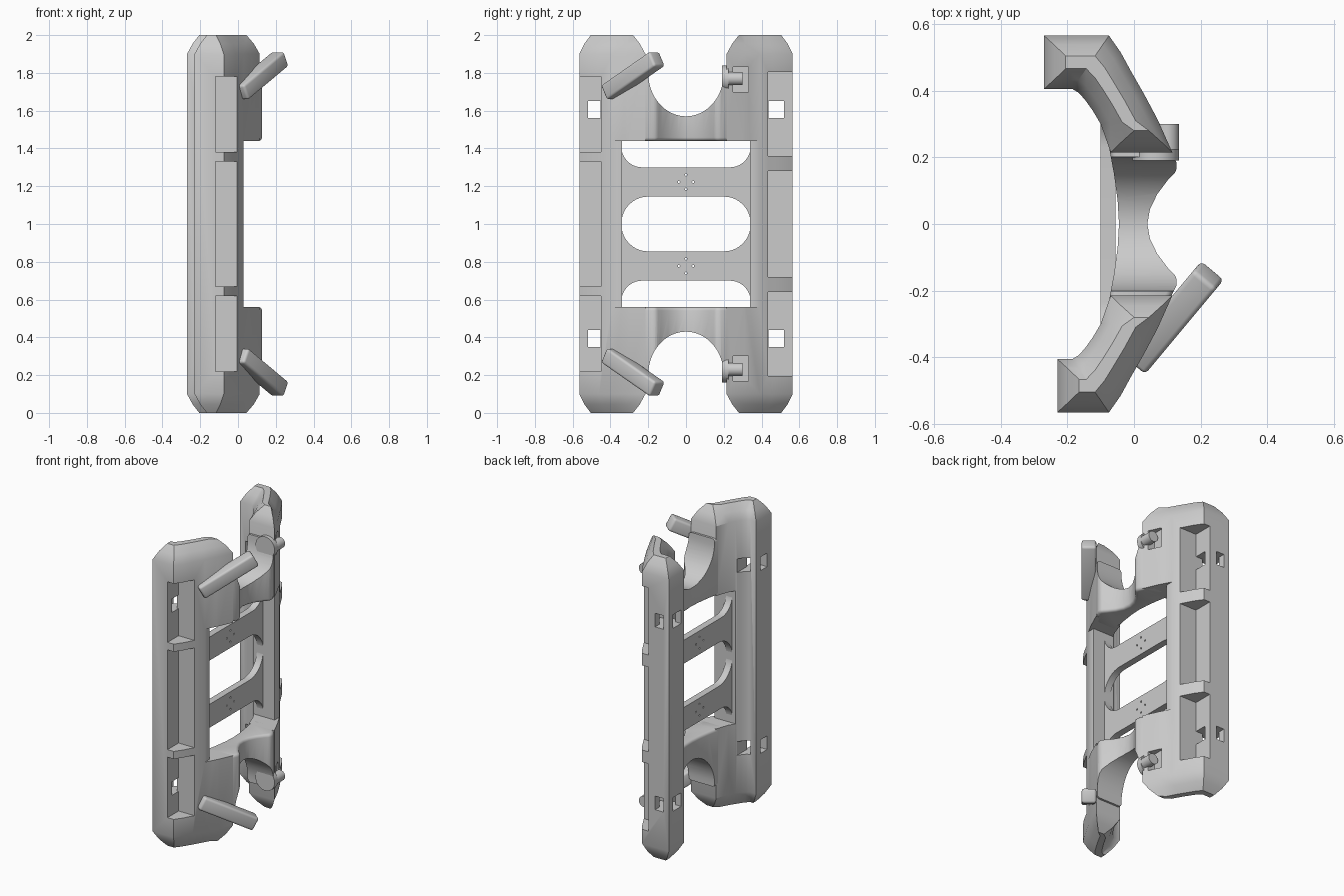
import bpy, bmesh, math
from mathutils import Vector, Matrix

old = bpy.data.objects.get("Cube")
if old:
    bpy.data.objects.remove(old, do_unlink=True)

grey = bpy.data.materials.new("plain_grey")
grey.use_nodes = True
grey.diffuse_color = (0.6, 0.6, 0.6, 1)
grey.node_tree.nodes["Principled BSDF"].inputs["Base Color"].default_value = (0.6, 0.6, 0.6, 1)


def finish(name, bm):
    bmesh.ops.recalc_face_normals(bm, faces=bm.faces[:])
    mesh = bpy.data.meshes.new(name)
    bm.to_mesh(mesh)
    bm.free()
    mesh.materials.append(grey)
    ob = bpy.data.objects.new(name, mesh)
    bpy.context.collection.objects.link(ob)
    return ob


def loft(name, rings):
    """Skin a stack of equal-length closed rings and cap both ends."""
    bm = bmesh.new()
    rows = [[bm.verts.new(p) for p in ring] for ring in rings]
    n = len(rows[0])
    for a, b in zip(rows, rows[1:]):
        for i in range(n):
            j = (i + 1) % n
            bm.faces.new((a[i], a[j], b[j], b[i]))
    bm.faces.new(rows[0])
    bm.faces.new(rows[-1])
    return finish(name, bm)


def prism(name, pts, axis, lo, hi):
    """Extrude a 2D outline along x (y,z points) or z (x,y points)."""
    return loft(name, [[(d, *p) if axis == "x" else (*p, d) for p in pts] for d in (lo, hi)])


def box(name, x, y, z):
    return prism(name, [(y[0], z[0]), (y[1], z[0]), (y[1], z[1]), (y[0], z[1])], "x", *x)


def rod(name, start, end, radius, sides=32):
    a, b = Vector(start), Vector(end)
    bm = bmesh.new()
    m = Matrix.Translation((a + b) / 2) @ (b - a).to_track_quat("Z", "Y").to_matrix().to_4x4()
    m = m @ Matrix.Rotation(math.pi / sides, 4, "Z")
    bmesh.ops.create_cone(bm, cap_ends=True, segments=sides, radius1=radius, radius2=radius,
                          depth=(b - a).length, matrix=m)
    return finish(name, bm)


def activate(ob):
    bpy.ops.object.select_all(action="DESELECT")
    ob.select_set(True)
    bpy.context.view_layer.objects.active = ob


def apply_all(ob):
    activate(ob)
    for mod in list(ob.modifiers):
        bpy.ops.object.modifier_apply(modifier=mod.name)


def cut(ob, cutters):
    for c in cutters:
        mod = ob.modifiers.new("cut", "BOOLEAN")
        mod.operation, mod.solver, mod.object = "DIFFERENCE", "EXACT", c
    apply_all(ob)
    for c in cutters:
        bpy.data.objects.remove(c, do_unlink=True)


def bevel(ob, width):
    mod = ob.modifiers.new("soften", "BEVEL")
    mod.width, mod.segments, mod.angle_limit = width, 3, math.radians(50)
    apply_all(ob)


def smooth(ob, angle=32):
    activate(ob)
    bpy.ops.object.shade_smooth_by_angle(angle=math.radians(angle))


def flip(lo, hi, end):
    """Height range at the top end (1) or its mirror at the bottom end (-1)."""
    return (lo, hi) if end > 0 else (2 - hi, 2 - lo)


def recess(end):
    return box("recess_cutter", (0.05, 0.3), (0.25, 0.33), flip(1.70, 1.83, end))


def leg_ring(rungs, side, z, squeeze, trim):
    """Outline through outer and inner points, narrowed and shortened for the end chamfers."""
    outer, inner = [], []
    last = len(rungs) - 1
    for i, (o, q) in enumerate(rungs):
        o, q = Vector(o), Vector(q)
        step = Vector((trim if i == 0 else 0, trim if i == last else 0))
        outer.append(o.lerp(q, squeeze) + step)
        inner.append(q.lerp(o, squeeze) + step)
    return [(p.x, p.y * side, z) for p in outer + inner[::-1]]


# Side legs: chamfered bars with corner pockets, ribs and square openings
for s, label, tip in ((1, "back", -0.27), (-1, "front", -0.23)):
    rungs = [((tip, .565), (tip, .405)), ((-.075, .565), (-.185, .405)),
             ((-.04, .515), (-.165, .393)), ((-.01, .46), (-.145, .37)),
             ((.03, .39), (-.125, .342)), ((.07, .315), (-.10, .30)),
             ((.115, .215), (-.07, .215))]
    levels = [(0, .38, .065), (.045, .17, .03), (.1, 0, 0)]
    levels += [(2 - z, f, d) for z, f, d in reversed(levels)]
    leg = loft(label + "_leg", [leg_ring(rungs, s, *lv) for lv in levels])

    def side_box(x, y, z):
        return box("leg_cutter", x, sorted((y[0] * s, y[1] * s)), z)

    wall = .435 if s > 0 else .45
    rib = (1.28, 1.36) if s > 0 else (1.33, 1.38)
    far = 1.805 if s > 0 else 1.78
    cutters = [side_box((-.5, .5), (.1, .34), (.56, 1.44)),
               side_box((.03, .5), (.3, .5), (.56, 1.44)),
               side_box((-.12, .3), (wall, .7), (2 - rib[0], rib[0]))]
    for end in (1, -1):
        hole_z = flip(1.56, 1.65, end)
        cutters += [side_box((-.12, .3), (wall, .7), flip(rib[1], far, end)),
                    side_box((-.4, -.1), (wall + .002, .52), hole_z),
                    side_box((tip + .04, tip + .1), (.3, .7 if s > 0 else .5), hole_z)]
        if s > 0:
            cutters.append(recess(end))
    cut(leg, cutters)
    smooth(leg)

# End saddles: curved bridges with a rounded notch
half = [(.07, .28), (.112, .215), (.127, .185), (.13, .16), (.10, .13), (.07, .09), (.048, .045)]
inner = [(-.049, .07), (-.06, .15), (-.073, .22), (-.085, .28)]
section = half + [(.04, 0)] + [(x, -y) for x, y in reversed(half)]
section += [(x, -y) for x, y in reversed(inner)] + [(-.045, 0)] + inner
for end, label in ((1, "upper"), (-1, "lower")):
    saddle = prism(label + "_saddle", section, "z", *flip(1.44, 1.82, end))
    bevel(saddle, .018)
    notch = [(.2 * math.cos(a), 1.8 - .23 * math.sin(a))
             for a in (math.pi * i / 32 for i in range(33))]
    notch += [(-.215, 2.2), (.215, 2.2)]
    notch = [(y, z if end > 0 else 2 - z) for y, z in notch]
    cut(saddle, [prism("notch_cutter", notch, "x", -.5, .5), recess(end)])
    smooth(saddle)

    def at(x, y, z):
        return Vector((x, y, z if end > 0 else 2 - z))

    # Hook reaching out from the front leg
    hook = rod(label + "_hook", at(.01, -.41, 1.695), at(.225, -.152, 1.875), .062, 4)
    bevel(hook, .014)
    smooth(hook, 40)

    # Round latch on the back leg
    for part, y0, y1, x, r in (("latch_disc", .19, .225, .065, .07),
                               ("latch_pin", .20, .30, .10, .035)):
        smooth(rod(label + "_" + part, at(x, y0, 1.77), at(x, y1, 1.77), r))

# Crossbars: flat straps with rounded corners and four pin holes
for end, label in ((1, "upper"), (-1, "lower")):
    def fillet(r, edge, away):
        """Quarter curve from the strap edge out to the leg."""
        return [(.342 - r + r * math.sin(a), edge + away * r * (1 - math.cos(a)))
                for a in (math.pi / 2 * i / 10 for i in range(11))]
    right = fillet(.142, 1.145, -1)[::-1]
    upper = fillet(.11, 1.30, 1)
    pts = right + [(-y, z) for y, z in reversed(right)]
    pts += [(-y, z) for y, z in reversed(upper)] + upper
    pts = [(y, z if end > 0 else 2 - z) for y, z in pts]
    bar = prism(label + "_crossbar", pts, "x", -.10, -.055)
    mid = 1.2225 if end > 0 else .7775
    cut(bar, [rod("pin_cutter", (-.3, y, mid + dz), (.3, y, mid + dz), .006, 8)
              for y, dz in ((.038, 0), (-.038, 0), (0, .038), (0, -.038))])
    smooth(bar)
